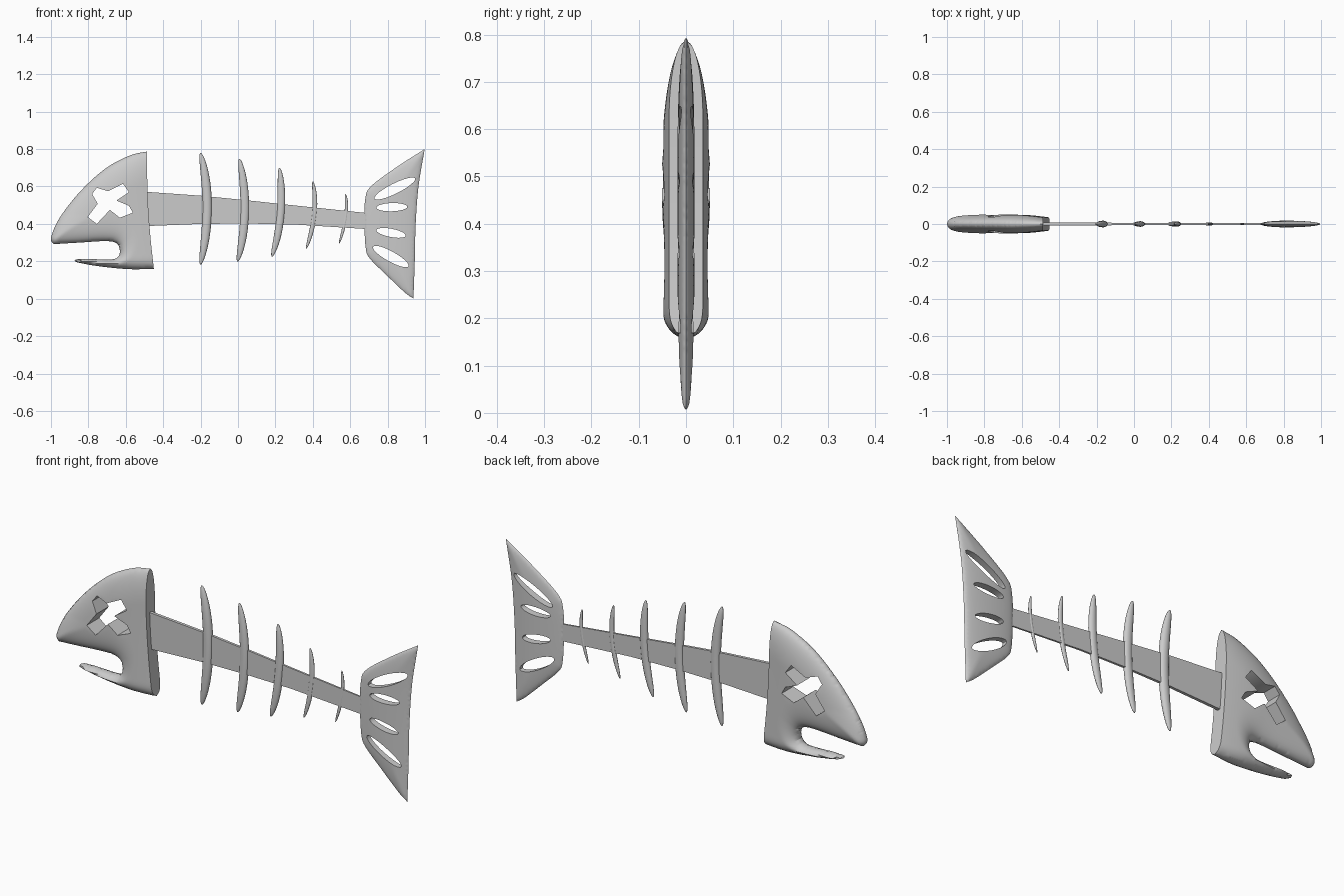
import bpy, bmesh, math
from mathutils import Vector as V
from mathutils.geometry import delaunay_2d_cdt, intersect_point_line

if "Cube" in bpy.data.objects:
    bpy.data.objects.remove(bpy.data.objects["Cube"])

grey = bpy.data.materials.new("bone grey")
grey.diffuse_color = (0.6, 0.6, 0.6, 1)
grey.use_nodes = True
grey.node_tree.nodes["Principled BSDF"].inputs["Base Color"].default_value = grey.diffuse_color


def finish(name, bm, angle=50):
    bmesh.ops.recalc_face_normals(bm, faces=bm.faces)
    me = bpy.data.meshes.new(name)
    bm.to_mesh(me)
    bm.free()
    me.materials.append(grey)
    ob = bpy.data.objects.new(name, me)
    bpy.context.collection.objects.link(ob)
    bpy.ops.object.select_all(action='DESELECT')
    ob.select_set(True)
    bpy.context.view_layer.objects.active = ob
    bpy.ops.object.shade_smooth_by_angle(angle=math.radians(angle))


def spline(pts, step=0.012):
    """Catmull-Rom samples through the points, leaving out the last one."""
    p = [V(q) for q in pts]
    p = [2 * p[0] - p[1]] + p + [2 * p[-1] - p[-2]]
    out = []
    for a, b, c, d in zip(p, p[1:], p[2:], p[3:]):
        n = max(2, round((c - b).length / step))
        for i in range(n):
            t = i / n
            out.append(0.5 * (2 * b + (c - a) * t + (2 * a - 5 * b + 4 * c - d) * t * t
                              + (3 * b - a - 3 * c + d) * t ** 3))
    return out


def inside(p, poly):
    hit = False
    for a, b in zip(poly, poly[1:] + poly[:1]):
        if (a.y > p.y) != (b.y > p.y) and p.x < (b.x - a.x) * (p.y - a.y) / (b.y - a.y) + a.x:
            hit = not hit
    return hit


def dist(p, segs):
    best = 9.0
    for a, b in segs:
        ab = b - a
        t = max(0, min(1, (p - a).dot(ab) / ab.length_squared))
        best = min(best, (p - a - ab * t).length)
    return best


def pillow(name, runs, flat_runs, holes, height, step=0.012):
    """Puffed two-sided plate: zero thick at rounded runs, walled at flat runs and holes."""
    outline, rounded, flat = [], [], []
    parts = [spline(r, step) for r in runs]
    for i, part in enumerate(parts):
        chain = part + [parts[(i + 1) % len(parts)][0]]
        (flat if i in flat_runs else rounded).extend(zip(chain, chain[1:]))
        outline += part
    loops = [outline] + holes
    verts, edges, segs = [], [], []
    for lp in loops:
        k, n = len(verts), len(lp)
        verts += lp
        edges += [(k + i, k + (i + 1) % n) for i in range(n)]
        segs += list(zip(lp, lp[1:] + lp[:1]))

    def solid(p):
        return inside(p, outline) and not any(inside(p, h) for h in holes)

    # a tight ring just inside the rounded rim, then a triangular grid
    extra = []
    for a, b in rounded:
        nrm = V((a.y - b.y, b.x - a.x)).normalized() * 0.004
        for q in ((a + b) / 2 + nrm, (a + b) / 2 - nrm):
            if solid(q) and dist(q, segs) > 0.003:
                extra.append(q)
    x0, x1 = min(v.x for v in outline), max(v.x for v in outline)
    z0, z1 = min(v.y for v in outline), max(v.y for v in outline)
    for j in range(int((z1 - z0) / (step * 0.866)) + 1):
        for i in range(int((x1 - x0) / step) + 1):
            q = V((x0 + (i + 0.5 * (j % 2)) * step, z0 + j * step * 0.866))
            if solid(q) and dist(q, segs) > 0.009:
                extra.append(q)
    co, _, tris, *_ = delaunay_2d_cdt(verts + extra, edges, [], 0, 1e-6)
    tris = [t for t in tris if solid(sum((co[i] for i in t), V((0, 0))) / 3)]

    bm = bmesh.new()
    front, back = {}, {}
    for i in {i for t in tris for i in t}:
        p = co[i]
        y = height(p, dist(p, rounded), dist(p, flat))
        front[i] = back[i] = bm.verts.new((p.x, -y, p.y))
        if y > 1e-3:
            back[i] = bm.verts.new((p.x, y, p.y))
    count = {}
    for t in tris:
        for side in (front, back):
            vs = [side[i] for i in t]
            if not bm.faces.get(vs):
                bm.faces.new(vs)
        for i in range(3):
            e = tuple(sorted((t[i], t[(i + 1) % 3])))
            count[e] = count.get(e, 0) + 1
    for (a, b), c in count.items():
        if c == 1:
            ring = list(dict.fromkeys([front[a], front[b], back[b], back[a]]))
            if len(ring) > 2:
                bm.faces.new(ring)
    finish(name, bm)


def dome(d, r):
    return math.sqrt(max(0, 1 - (1 - min(d / r, 1)) ** 2))


# Head: forehead, flat back, jaw and mouth, with a cross-shaped eye hole
def head_height(p, d, db):
    k = max(0, min(1, (p.y - 0.2) / 0.25))
    g = min(db / 0.2, 1)
    return 0.051 * dome(d, 0.06 + 0.1 * k) * (0.7 + 0.3 * g * (2 - g))


forehead = [(-.985, .292), (-1, .325), (-.955, .43), (-.845, .572), (-.71, .695),
            (-.58, .765), (-.487, .787)]
nape = [(-.487, .787), (-.483, .55), (-.47, .35), (-.45, .16)]
jaw = [(-.45, .16), (-.58, .158), (-.74, .173), (-.86, .195), (-.87, .208), (-.82, .213),
       (-.68, .21), (-.64, .225), (-.632, .26), (-.65, .297), (-.71, .308), (-.85, .3),
       (-.985, .292)]
cross = [(-.78, .56), (-.755, .593), (-.695, .575), (-.615, .615), (-.583, .57), (-.65, .525),
         (-.583, .497), (-.562, .46), (-.632, .433), (-.685, .475), (-.755, .40), (-.803, .437),
         (-.75, .508)]
pillow("head", [forehead, nape, jaw], {1}, [[V(q) for q in cross]], head_height)


# Tail fin with four slots
def slot(x1, z1, x2, z2, w):
    c, a = V(((x1 + x2) / 2, (z1 + z2) / 2)), V((x2 - x1, z2 - z1)) / 2
    b = V((-a.y, a.x)).normalized() * w
    return [c + a * math.cos(t) + b * math.sin(t)
            for t in (math.tau * i / 24 for i in range(24))]


fin = [[(.998, .80), (.965, .60), (.95, .40), (.945, .2), (.938, 0)],
       [(.938, 0), (.89, .035), (.79, .13), (.705, .215), (.683, .27), (.676, .40),
        (.68, .53), (.71, .60), (.85, .705), (.998, .80)]]
slots = [slot(.73, .535, .947, .643, .027), slot(.74, .487, .905, .492, .022),
         slot(.74, .367, .897, .337, .022), slot(.722, .278, .912, .173, .027)]
pillow("tail_fin", fin, set(), slots, lambda p, d, db: 0.018 * dome(d, 0.14))

# Spine: flat tapering plate
bm = bmesh.new()
prev = None
for x, lo, hi, t in [(-.5, .388, .572, .008), (-.2, .4, .551, .007), (.05, .402, .526, .006),
                     (.3, .397, .499, .005), (.7, .372, .457, .004)]:
    ring = [bm.verts.new(c) for c in ((x, -t, lo), (x, t, lo), (x, t, hi), (x, -t, hi))]
    if prev:
        for i in range(4):
            j = (i + 1) % 4
            bm.faces.new((prev[i], prev[j], ring[j], ring[i]))
    else:
        bm.faces.new(ring)
    prev = ring
bm.faces.new(prev)
finish("spine", bm, 30)


# Ribs: bowed rods with rounded tips
def rib(name, top, mid, bottom, w, t, n=32, sides=16):
    bm = bmesh.new()
    top, mid, bottom = V(top), V(mid), V(bottom)
    rings = []
    for i in range(n + 1):
        s = -math.cos(math.pi * i / n)
        c = mid + (top - bottom) * s / 2 + ((top + bottom) / 2 - mid) * s * s
        r = math.sqrt(max(0, 1 - abs(s) ** 3))
        if i in (0, n):
            rings.append([bm.verts.new((c.x, 0, c.y))] * sides)
        else:
            rings.append([bm.verts.new((c.x + w * r * math.cos(a), t * r * math.sin(a), c.y))
                          for a in (math.tau * k / sides for k in range(sides))])
    for p, q in zip(rings, rings[1:]):
        for i in range(sides):
            j = (i + 1) % sides
            bm.faces.new(list(dict.fromkeys((p[i], p[j], q[j], q[i]))))
    finish(name, bm, 60)


for i, r in enumerate([((-.2, .78), (-.165, .49), (-.2, .182), .025, .018),
                       ((.008, .748), (.036, .47), (-.002, .198), .023, .015),
                       ((.222, .70), (.228, .455), (.182, .225), .021, .014),
                       ((.4, .627), (.408, .455), (.365, .268), .013, .008),
                       ((.575, .56), (.576, .44), (.54, .294), .009, .006)]):
    rib(f"rib_{i + 1}", *r)
